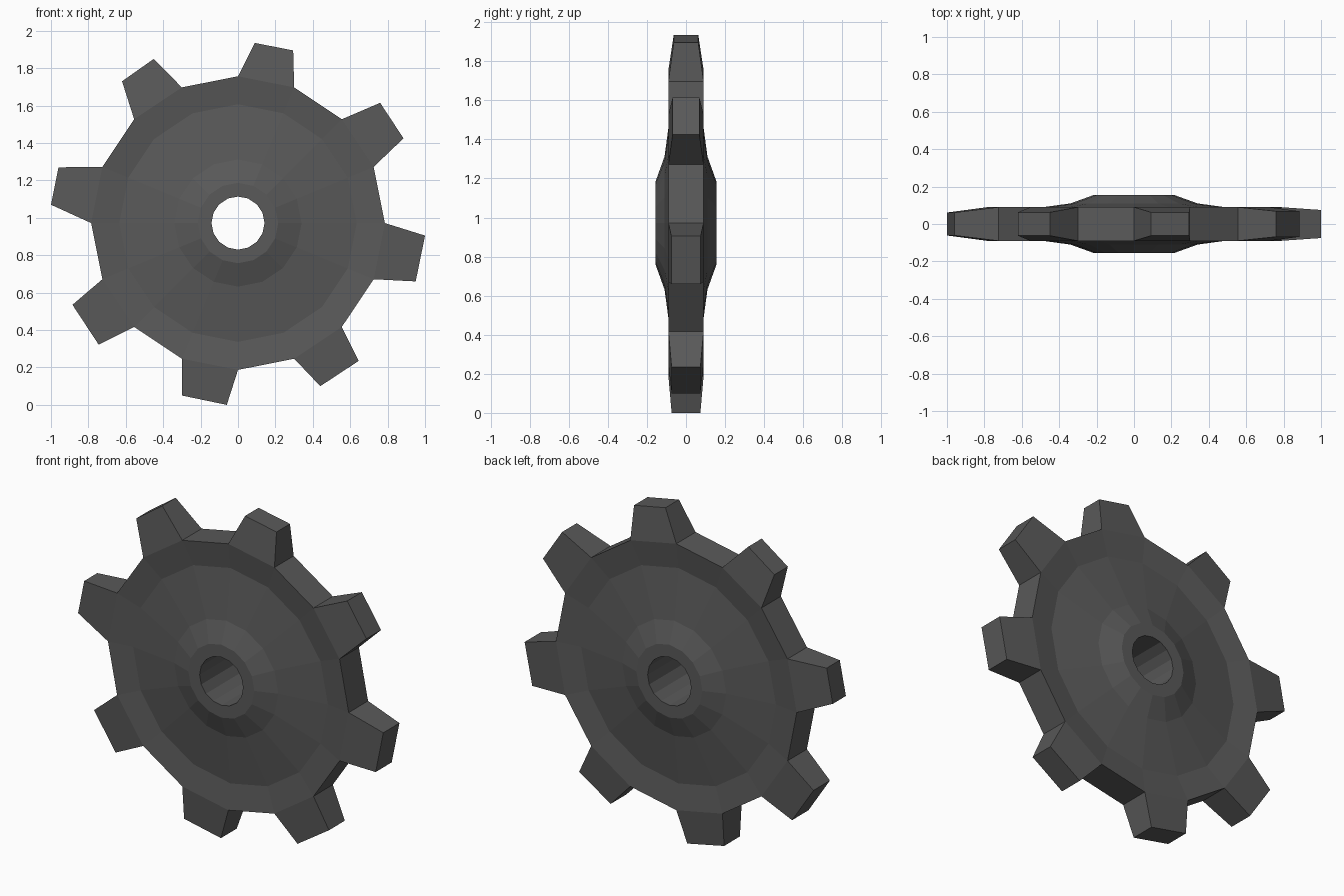
import bpy
import bmesh
import math
from mathutils import Vector

if "Cube" in bpy.data.objects:
    bpy.data.objects.remove(bpy.data.objects["Cube"], do_unlink=True)

SIDES = 16
CENTER_Z = 0.972

# Half profile of the disc from bore to rim: (radius, half thickness)
half_profile = [(0.142, 0.155), (0.215, 0.155), (0.34, 0.11), (0.635, 0.07), (0.785, 0.09)]
profile = [(r, -y) for r, y in half_profile] + [(r, y) for r, y in reversed(half_profile)]

# Worn tooth tips, clockwise from the top: leading and trailing corner (x, z)
tips = [
    ((0.09, 1.935), (0.295, 1.895)),
    ((0.76, 1.615), (0.885, 1.425)),
    ((1.0, 0.905), (0.95, 0.66)),
    ((0.645, 0.235), (0.44, 0.1)),
    ((-0.06, 0.0), (-0.3, 0.05)),
    ((-0.745, 0.322), (-0.885, 0.535)),
    ((-1.0, 1.07), (-0.96, 1.27)),
    ((-0.62, 1.73), (-0.45, 1.85)),
]

metal = bpy.data.materials.new("dark grey metal")
metal.use_nodes = True
grey = (0.1, 0.1, 0.1, 1.0)
metal.diffuse_color = grey
metal.node_tree.nodes["Principled BSDF"].inputs["Base Color"].default_value = grey

bm = bmesh.new()

# Disc: the closed profile swept around the y axis
rings = []
for s in range(SIDES):
    a = math.tau * s / SIDES
    rings.append([bm.verts.new((r * math.sin(a), y, CENTER_Z + r * math.cos(a))) for r, y in profile])

front_rim = len(half_profile) - 1
for s in range(SIDES):
    here, there = rings[s], rings[(s + 1) % SIDES]
    for p in range(len(profile)):
        q = (p + 1) % len(profile)
        if p == front_rim and s % 2 == 0:
            continue  # a tooth grows from this rim facet
        bm.faces.new((here[p], here[q], there[q], there[p]))

# Teeth: tapered blocks on every second rim facet
for i, (lead, trail) in enumerate(tips):
    here, there = rings[2 * i], rings[2 * i + 1]
    f, b = front_rim, front_rim + 1
    base = [here[f], here[b], there[b], there[f]]
    half = 0.3 * (Vector(lead) - Vector(trail)).length
    corners = [(lead, -half), (lead, half), (trail, half), (trail, -half)]
    tip = [bm.verts.new((x, y, z)) for (x, z), y in corners]
    bm.faces.new(tip)
    for k in range(4):
        n = (k + 1) % 4
        bm.faces.new((base[k], base[n], tip[n], tip[k]))

bmesh.ops.recalc_face_normals(bm, faces=bm.faces)
mesh = bpy.data.meshes.new("gear_wheel")
bm.to_mesh(mesh)
bm.free()
mesh.materials.append(metal)
gear = bpy.data.objects.new("gear_wheel", mesh)
bpy.context.collection.objects.link(gear)
